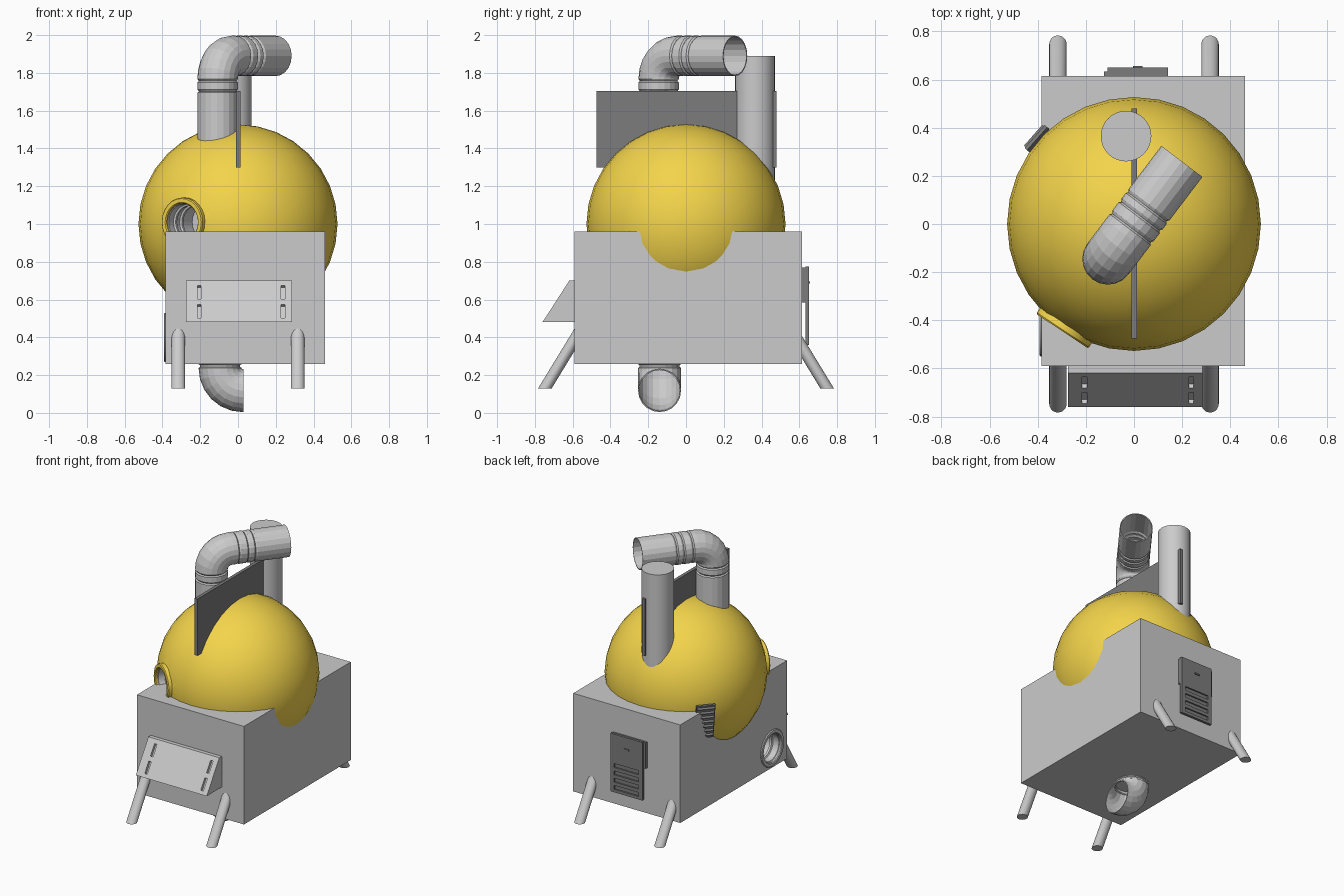
import bpy, bmesh, math
from mathutils import Vector, Quaternion

if "Cube" in bpy.data.objects:
    bpy.data.objects.remove(bpy.data.objects["Cube"])


def material(name, rgb):
    m = bpy.data.materials.new(name)
    m.diffuse_color = (*rgb, 1)
    m.use_nodes = True
    m.node_tree.nodes["Principled BSDF"].inputs["Base Color"].default_value = m.diffuse_color
    return m


YELLOW = material("yellow_paint", (0.9, 0.66, 0.07))
DARK = material("dark_metal", (0.2, 0.2, 0.2))


def finish(name, bm, mat=None, smooth=None):
    me = bpy.data.meshes.new(name)
    bm.to_mesh(me)
    bm.free()
    ob = bpy.data.objects.new(name, me)
    bpy.context.collection.objects.link(ob)
    if mat:
        me.materials.append(mat)
    if smooth:
        bpy.ops.object.select_all(action='DESELECT')
        ob.select_set(True)
        bpy.context.view_layer.objects.active = ob
        bpy.ops.object.shade_smooth_by_angle(angle=math.radians(smooth))
    return ob


def block(name, lo, hi, mat=None):
    """Axis-aligned box from two corners."""
    lo, hi = Vector(lo), Vector(hi)
    return slab(name, (lo + hi) / 2, hi - lo, Quaternion(), mat)


def slab(name, centre, size, quat, mat=None):
    bm = bmesh.new()
    bmesh.ops.create_cube(bm, size=1)
    for v in bm.verts:
        v.co = quat @ Vector(a * b for a, b in zip(v.co, size)) + Vector(centre)
    return finish(name, bm, mat)


def rod(name, a, b, r, sides=32, mat=None, smooth=40):
    """Cylinder between two points; end circles stay square to the axis."""
    a, b = Vector(a), Vector(b)
    bm = bmesh.new()
    bmesh.ops.create_cone(bm, cap_ends=True, segments=sides, radius1=r, radius2=r, depth=(b - a).length)
    q = (b - a).to_track_quat('Z', 'Y')
    for v in bm.verts:
        v.co = q @ v.co + (a + b) / 2
    return finish(name, bm, mat, smooth)


def cut(target, cutter):
    mod = target.modifiers.new("cut", 'BOOLEAN')
    mod.operation, mod.solver, mod.object = 'DIFFERENCE', 'EXACT', cutter
    cutter.hide_render = True
    cutter.hide_set(True)


def skin(name, stations, u, sides, mat=None, smooth=None, wall=0):
    """Skin circles given as (centre, tangent, radius); u is square to every tangent."""
    bm = bmesh.new()
    rings = []
    for c, t, r in stations:
        w = t.cross(u)
        angs = [2 * math.pi * i / sides for i in range(sides)]
        rings.append([bm.verts.new(c + r * (math.cos(a) * u + math.sin(a) * w)) for a in angs])
    for p, q in zip(rings, rings[1:]):
        for i in range(sides):
            j = (i + 1) % sides
            bm.faces.new((p[i], p[j], q[j], q[i]))
    ob = finish(name, bm, mat, smooth)
    if wall:
        s = ob.modifiers.new("wall", 'SOLIDIFY')
        s.thickness, s.offset = wall, -1
    return ob


def elbow_pipe(name, start, d1, d2, before, bend, after):
    """Straight run, quarter bend, straight run; runs are (distance, radius)."""
    start, d1, d2 = Vector(start), Vector(d1).normalized(), Vector(d2).normalized()
    st = [(start + d1 * d, d1, r) for d, r in before]
    pivot, r = st[-1][0] + d2 * bend, before[-1][1]
    for i in range(1, 7):
        a = math.pi / 2 * i / 6
        st.append((pivot - d2 * bend * math.cos(a) + d1 * bend * math.sin(a),
                   d1 * math.cos(a) + d2 * math.sin(a), r))
    end = st[-1][0]
    st += [(end + d2 * d, d2, r) for d, r in after]
    return skin(name, st, d1.cross(d2), 20, wall=0.006)


def port(name, centre, n, rim_mat=None):
    """Round opening: raised rim and a grooved, closed liner."""
    c, n = Vector(centre), Vector(n).normalized()
    u = Vector((0, 0, 1))

    def lathe(part, prof, mat):
        skin(f"{name}_{part}", [(c + n * d, n, r) for r, d in prof], u, 24, mat, 30)
    lathe("rim", [(.13, -.05), (.13, 0), (.125, .006), (.105, .006), (.1, 0), (.1, -.04)], rim_mat)
    lathe("liner", [(.102, -.01), (.096, -.015), (.096, -.06), (.086, -.065), (.086, -.08), (.096, -.085),
                    (.096, -.12), (.086, -.125), (.086, -.14), (.096, -.145), (.096, -.24), (.001, -.24)], None)
    return rod(f"{name}_cutter", c + n * .1, c - n * .245, .115, 24, smooth=None)


# body box and round drum
body = block("body_box", (-.385, -.59, .26), (.46, .615, .96))
bm = bmesh.new()
bmesh.ops.create_uvsphere(bm, u_segments=32, v_segments=16, radius=.527)
for v in bm.verts:
    v.co.z += 1
drum = finish("round_drum", bm, YELLOW, 30)

# round ports in drum and body side
cut(drum, port("drum_port", (-.295, -.44, 1.01), (-.55, -.83, 0), YELLOW))
cut(body, port("side_port", (-.387, -.42, .40), (-1, 0, 0)))

# central fin and chimney
block("top_fin", (-.011, -.475, 1.30), (.012, .48, 1.705), DARK)
rod("chimney", (-.033, .365, 1.2), (-.033, .365, 1.89), .105)

# bent pipe on top, with grooved joints
R, G = .107, .099
elbow_pipe("top_pipe", (-.108, -.145, 1.40), (0, 0, 1), (.604, .797, 0),
           [(0, R), (.295, R), (.302, G), (.312, R), (.35, R), (.357, G), (.367, R)], .123,
           [(.03, R), (.038, G), (.05, R), (.092, R), (.1, G), (.112, R), (.14, R), (.148, G), (.16, R), (.385, R)])

# bent outlet pipe underneath
elbow_pipe("bottom_pipe", (-.095, -.14, .29), (0, 0, -1), (1, 0, 0),
           [(0, .114), (.032, .114), (.037, .106), (.047, .106), (.052, .114)], .12, [(.003, .114)])

# splayed legs: sheared so the feet are level
for sx, side in ((-1, "left"), (1, "right")):
    for sy, end in ((-1, "front"), (1, "back")):
        leg = rod(f"{end}_{side}_leg", (0, 0, 0), (0, 0, .36), .036, 20)
        for v in leg.data.vertices:
            v.co.x += sx * .316
            v.co.y += sy * (.747 - .61 * v.co.z)
            v.co.z += .13

# sloped front hopper with four slots
bm = bmesh.new()
prof = [(-.58, .70), (-.618, .70), (-.76, .48), (-.58, .48)]
f = bm.faces.new([bm.verts.new((-.275, y, z)) for y, z in prof])
ex = bmesh.ops.extrude_face_region(bm, geom=[f])
bmesh.ops.translate(bm, vec=(.56, 0, 0), verts=[g for g in ex["geom"] if isinstance(g, bmesh.types.BMVert)])
bmesh.ops.recalc_face_normals(bm, faces=bm.faces)
hopper = finish("front_hopper", bm)
tilt = Vector((0, -.844, .537)).to_track_quat('Z', 'Y')
for x in (-.205, .238):
    for z in (.638, .538):
        y = -.618 - (.70 - z) * .142 / .22
        cut(hopper, slab("slot_cutter", (x, y, z), (.02, .085, .04), tilt))

# vented back hatch
hatch = block("back_hatch", (-.11, .633, .36), (.142, .65, .775), DARK)
block("hatch_mount", (-.125, .61, .585), (.142, .634, .77), DARK)
block("hatch_latch", (-.005, .648, .685), (.035, .657, .695), DARK)
for z in (.395, .447, .499, .551):
    cut(hatch, block("vent_cutter", (-.08, .64, z - .014), (.112, .67, z + .014)))

# tilted louvre grille on the drum's rear left
n = Vector((-.75, .66, -.23)).normalized()
q = n.to_track_quat('Z', 'Y')
c = n * .527 + Vector((0, 0, 1))
slab("drum_grille", c, (.127, .262, .014), q, DARK)
for i in range(7):
    slab("grille_slat", c + q @ Vector((0, -.108 + .036 * i, .01)), (.115, .016, .014),
         q @ Quaternion((1, 0, 0), .5), DARK)
